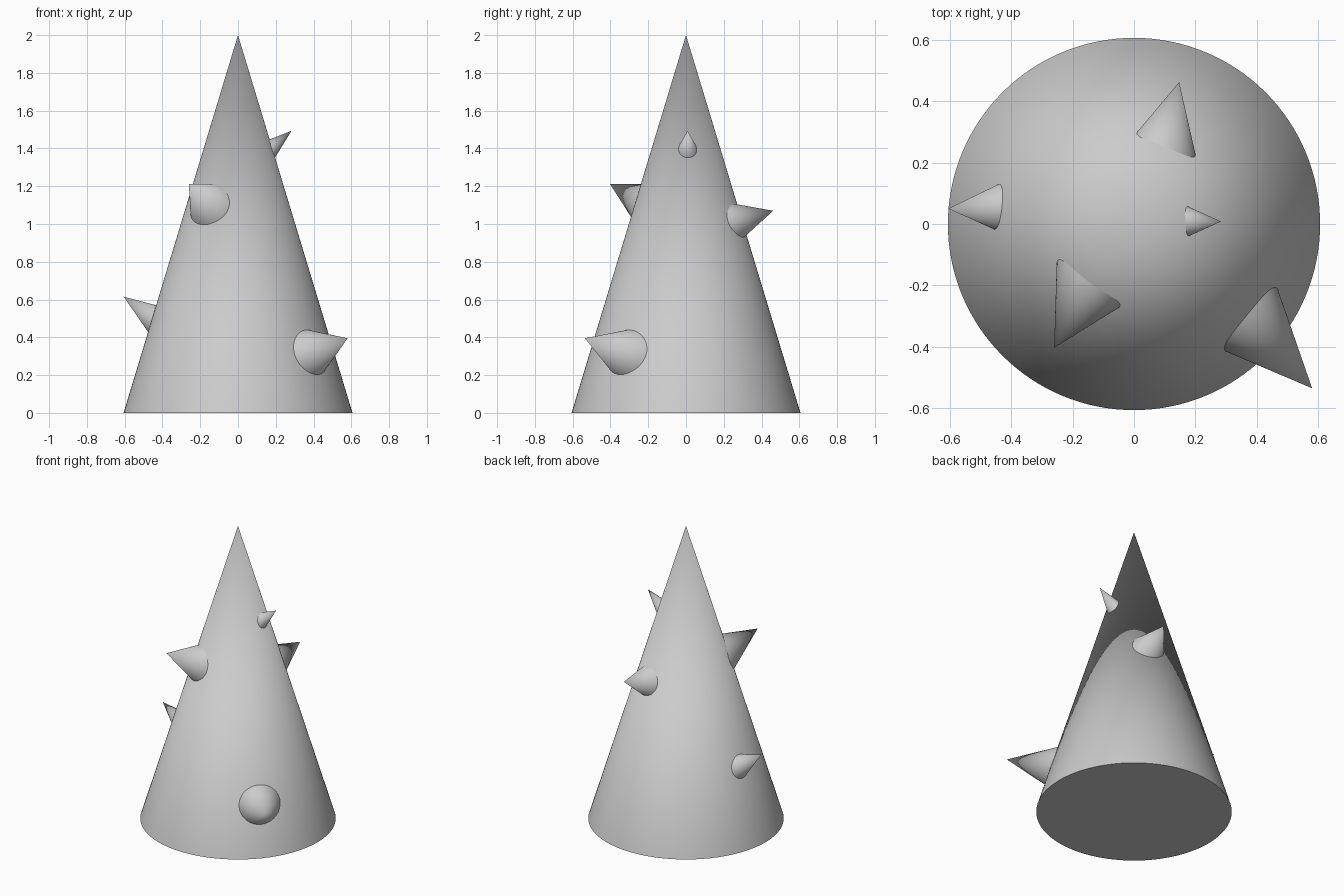
import bpy
from math import radians, sin, cos, tan, hypot
from mathutils import Vector

if "Cube" in bpy.data.objects:
    bpy.data.objects.remove(bpy.data.objects["Cube"])

R, H = 0.606, 2.0


def cone(name, radius, depth, centre, axis, sides):
    bpy.ops.mesh.primitive_cone_add(vertices=sides, radius1=radius, radius2=0,
                                    depth=depth, location=centre,
                                    rotation=axis.to_track_quat('Z', 'Y').to_euler())
    ob = bpy.context.object
    ob.name = name
    bpy.ops.object.shade_smooth_by_angle(angle=radians(35))
    return ob


def spike(name, tip, azimuth, elevation, half_angle):
    """Cone with the given tip and axis, sunk a little into the body."""
    a, e = radians(azimuth), radians(elevation)
    axis = Vector((cos(a) * cos(e), sin(a) * cos(e), sin(e)))
    tip = Vector(tip)
    # walk from the tip down the axis until the body surface is reached
    length = 0.0
    for _ in range(40):
        p = tip - axis * length
        length += (hypot(p.x, p.y) - R * (1 - p.z / H)) * 0.957
    length *= 1.28
    cone(name, length * tan(radians(half_angle)), length,
         tip - axis * length / 2, axis, 64)


# Main body
cone("body", R, H, (0, 0, H / 2), Vector((0, 0, 1)), 128)

# Spikes: tip, axis azimuth, axis elevation, half angle
spike("spike_front_right", (0.58, -0.535, 0.395), -47, 15, 23)
spike("spike_front_left", (-0.26, -0.403, 1.213), 240, 25.5, 25.3)
spike("spike_left", (-0.605, 0.05, 0.615), 180.8, 35, 20.3)
spike("spike_back", (0.147, 0.462, 1.07), 76.3, 15.6, 25.4)
spike("spike_right", (0.283, 0.008, 1.493), 0, 40, 18.5)
